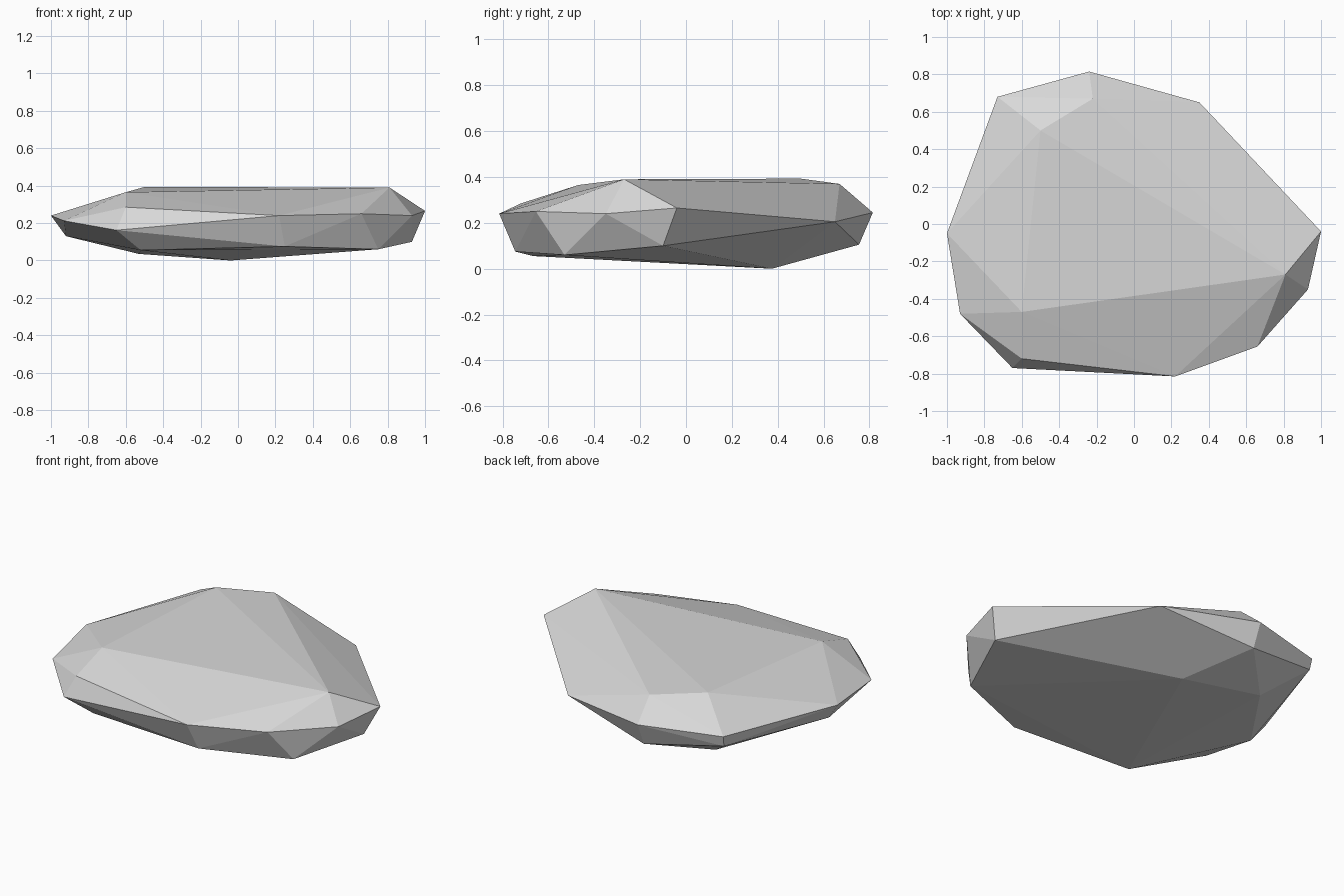
import bpy, bmesh

if "Cube" in bpy.data.objects:
    bpy.data.objects.remove(bpy.data.objects["Cube"])

# Corner points of the faceted flat stone: top, girdle, underside
top = [(-.50, .50, .393), (-.22, .67, .37), (.81, -.27, .39),
       (-.60, -.47, .365), (-.60, -.72, .285)]
girdle = [(-.24, .815, .245), (.35, .65, .205), (1.0, -.04, .265),
          (.93, -.35, .24), (.66, -.655, .25), (.22, -.815, .24),
          (-.65, -.77, .162), (-.93, -.48, .212), (-1.0, -.05, .24),
          (-.73, .68, .25)]
under = [(-.04, .375, 0), (-.53, .465, .035), (-.725, .665, .185),
         (-.24, .755, .105), (-.92, -.08, .13), (-.52, -.665, .055),
         (.25, -.745, .075), (.75, -.53, .06), (.93, -.10, .10)]

# Stone body: convex hull gives the flat chipped facets
bm = bmesh.new()
for p in top + girdle + under:
    bm.verts.new(p)
bmesh.ops.convex_hull(bm, input=bm.verts[:])
bmesh.ops.recalc_face_normals(bm, faces=bm.faces[:])
mesh = bpy.data.meshes.new("flat_stone")
bm.to_mesh(mesh)
bm.free()
stone = bpy.data.objects.new("flat_stone", mesh)
bpy.context.collection.objects.link(stone)

# Single light grey stone colour
grey = bpy.data.materials.new("light_stone_grey")
grey.diffuse_color = (.69, .69, .69, 1)
grey.use_nodes = True
grey.node_tree.nodes["Principled BSDF"].inputs["Base Color"].default_value = grey.diffuse_color
mesh.materials.append(grey)
